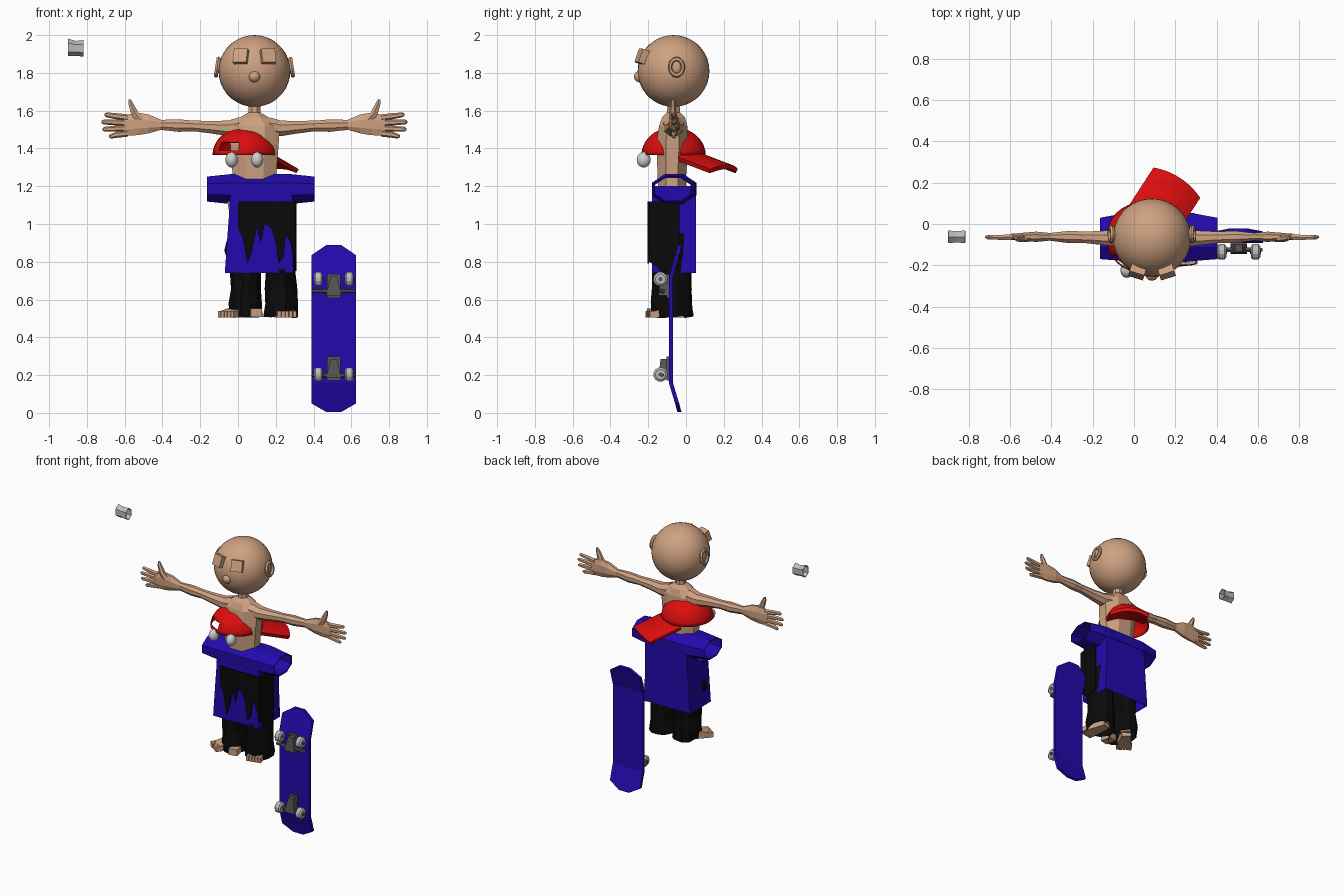
import bpy, bmesh, math, random
from mathutils import Matrix, Vector

random.seed(4)
cube = bpy.data.objects.get("Cube")
if cube:
    bpy.data.objects.remove(cube, do_unlink=True)

CX, CY = 0.087, -0.066  # body axis


def material(name, color):
    m = bpy.data.materials.new(name)
    m.use_nodes = True
    m.diffuse_color = (*color, 1)
    m.node_tree.nodes["Principled BSDF"].inputs["Base Color"].default_value = (*color, 1)
    return m


skin = material("skin", (0.62, 0.36, 0.22))
red = material("red cloth", (0.7, 0.004, 0.004))
blue = material("blue", (0.016, 0.003, 0.42))
black = material("black cloth", (0.003, 0.003, 0.003))
white = material("eye white", (0.62, 0.62, 0.62))
silver = material("light metal", (0.5, 0.5, 0.5))
dark = material("dark metal", (0.09, 0.09, 0.09))


def finish(bm, name, mat, smooth=False, thick=0):
    bmesh.ops.recalc_face_normals(bm, faces=bm.faces)
    mesh = bpy.data.meshes.new(name)
    bm.to_mesh(mesh)
    bm.free()
    mesh.materials.append(mat)
    for p in mesh.polygons:
        p.use_smooth = smooth
    ob = bpy.data.objects.new(name, mesh)
    bpy.context.collection.objects.link(ob)
    if thick:
        mod = ob.modifiers.new("thickness", "SOLIDIFY")
        mod.thickness = thick
    return ob


def loft(name, mat, rings, n=8, axis="z", cap=True, jitter=0, thick=0):
    """Rings are (x, y, z, half size one, half size two) across the axis."""
    bm = bmesh.new()
    k = 1 / math.cos(math.pi / n)
    loops = []
    for x, y, z, a, b in rings:
        loop = []
        for i in range(n):
            t = 2 * math.pi * (i + 0.5) / n
            u, v = a * k * math.cos(t), b * k * math.sin(t)
            co = Vector((x, y + u, z + v)) if axis == "x" else Vector((x + u, y + v, z))
            co += Vector([random.uniform(-jitter, jitter) for _ in range(3)])
            loop.append(bm.verts.new(co))
        loops.append(loop)
    for p, q in zip(loops, loops[1:]):
        for i in range(n):
            j = (i + 1) % n
            bm.faces.new((p[i], p[j], q[j], q[i]))
    if cap:
        bm.faces.new(loops[0])
        bm.faces.new(loops[-1])
    return finish(bm, name, mat, thick=thick)


def ball(name, mat, loc, size, seg=24):
    bm = bmesh.new()
    bmesh.ops.create_uvsphere(bm, u_segments=seg, v_segments=seg // 2, radius=1)
    bmesh.ops.scale(bm, vec=size, verts=bm.verts)
    bmesh.ops.translate(bm, vec=loc, verts=bm.verts)
    return finish(bm, name, mat, True)


def box(name, mat, loc, size, rot=(0, 0, 0)):
    bm = bmesh.new()
    bmesh.ops.create_cube(bm, size=1)
    bmesh.ops.scale(bm, vec=size, verts=bm.verts)
    ob = finish(bm, name, mat)
    ob.location, ob.rotation_euler = loc, rot
    return ob


# Head, nose and loose eyeballs
ball("head", skin, (CX, CY, 1.81), (0.19, 0.19, 0.19), 36)
ball("nose", skin, (CX, -0.245, 1.78), (0.03, 0.03, 0.03))
for side, s in (("right", -1), ("left", 1)):
    ball(side + "_eyeball", white, (0.034 + s * 0.068, -0.224, 1.34), (0.032, 0.037, 0.041))
    box(side + "_eyelid", skin, (CX + s * 0.07, -0.23, 1.885), (0.075, 0.045, 0.075), (-0.35, 0, s * 0.3))
    # Ear: raised rim around a flat lobe
    bpy.ops.mesh.primitive_torus_add(major_segments=14, minor_segments=6, major_radius=0.036,
                                     minor_radius=0.011, location=(CX + s * 0.197, -0.05, 1.83),
                                     rotation=(0, math.pi / 2 - s * 0.15, 0))
    ear = bpy.context.object
    ear.name = side + "_ear"
    ear.scale = (1.2, 0.95, 1.1)
    ear.data.materials.append(skin)
    ball(side + "_ear_lobe", skin, (CX + s * 0.19, -0.05, 1.83), (0.01, 0.025, 0.035), 12)

# Torso with sloping shoulders and neck
loft("torso", skin, [
    (CX, -0.07, 1.08, 0.115, 0.075), (CX, -0.075, 1.25, 0.115, 0.075), (CX, -0.072, 1.42, 0.128, 0.085),
    (CX, -0.068, 1.52, 0.135, 0.075), (CX, -0.066, 1.565, 0.075, 0.06), (CX, -0.066, 1.59, 0.032, 0.035),
    (CX, -0.066, 1.66, 0.03, 0.03)])

# Arms and hands
for side, s in (("right", -1), ("left", 1)):
    def limb(name, pts, n=8):
        loft(f"{side}_{name}", skin, [(CX + s * x, y, z, a, b) for x, y, z, a, b in pts], n, "x")

    limb("arm", [(0.08, -0.066, 1.515, 0.055, 0.05), (0.14, -0.066, 1.506, 0.045, 0.041),
                 (0.22, -0.068, 1.512, 0.036, 0.034), (0.32, -0.065, 1.519, 0.028, 0.028),
                 (0.40, -0.063, 1.521, 0.03, 0.033), (0.50, -0.062, 1.525, 0.018, 0.026)])
    limb("palm", [(0.49, -0.062, 1.525, 0.018, 0.025), (0.56, -0.062, 1.53, 0.025, 0.05),
                  (0.62, -0.062, 1.53, 0.02, 0.06), (0.69, -0.062, 1.522, 0.014, 0.053)])
    for f, (z0, z1, tip) in enumerate([(1.563, 1.578, 0.795), (1.535, 1.54, 0.81),
                                       (1.507, 1.502, 0.805), (1.48, 1.465, 0.77)]):
        limb(f"finger_{f + 1}", [(0.67, -0.062, z0, 0.014, 0.015), (0.73, -0.065, (z0 + z1) / 2, 0.012, 0.014),
                                 (tip - 0.012, -0.064, z1, 0.01, 0.011), (tip, -0.062, z1, 0.004, 0.005)], 6)
    loft(side + "_thumb", skin, [
        (CX + s * 0.60, -0.066, 1.55, 0.035, 0.018), (CX + s * 0.635, -0.07, 1.59, 0.02, 0.016),
        (CX + s * 0.655, -0.07, 1.64, 0.013, 0.012), (CX + s * 0.66, -0.068, 1.66, 0.006, 0.006)], 6)

# Cap dome with the adjuster opening opposite the peak
cap_at = Vector((0.035, CY, 1.365))
aim = Vector((math.cos(math.radians(57)), math.sin(math.radians(57)), 0))
bm = bmesh.new()
bmesh.ops.create_uvsphere(bm, u_segments=32, v_segments=20, radius=1)
bmesh.ops.delete(bm, geom=[v for v in bm.verts if v.co.z < -0.05], context="VERTS")
gap = [f for f in bm.faces if 0.15 < f.calc_center_median().z < 0.45
       and f.calc_center_median().xy.normalized().dot(-aim.xy) > 0.9]
bmesh.ops.delete(bm, geom=gap, context="FACES")
bmesh.ops.scale(bm, vec=(0.17, 0.17, 0.148), verts=bm.verts)
bmesh.ops.translate(bm, vec=cap_at, verts=bm.verts)
finish(bm, "cap_dome", red, True, 0.006)

# Cap peak: curved sheet sloping down and out
bm = bmesh.new()
across = Vector((-aim.y, aim.x, 0))
rows = []
for i in range(11):
    v = -0.135 + 0.027 * i
    far = math.sqrt(0.345 ** 2 - v * v)
    row = []
    for j in range(4):
        u = 0.1 + (far - 0.1) * j / 3
        row.append(bm.verts.new(cap_at + aim * u + across * v + Vector((0, 0, 0.06 - 0.32 * u - 1.8 * v * v))))
    rows.append(row)
for p, q in zip(rows, rows[1:]):
    for j in range(3):
        bm.faces.new((p[j], p[j + 1], q[j + 1], q[j]))
finish(bm, "cap_peak", red, False, 0.025)

# Shirt: sleeve tube across the waist and hanging body
loft("shirt_sleeves", blue, [
    (-0.165, -0.07, 1.185, 0.1, 0.066), (-0.03, -0.063, 1.185, 0.118, 0.08),
    (0.27, -0.063, 1.185, 0.118, 0.08), (0.405, -0.07, 1.185, 0.1, 0.066)], 8, "x", False, thick=0.008)
loft("shirt_body", blue, [
    (0.125, -0.063, 1.2, 0.165, 0.115), (0.12, -0.063, 1.08, 0.165, 0.117), (0.115, -0.063, 0.95, 0.17, 0.117),
    (0.112, -0.063, 0.74, 0.182, 0.117)], 4, cap=False, thick=0.005)

# Torn cloth hanging over the front and left of the shirt
hem = [(0.0, -0.2, 0.98), (0.025, -0.2, 0.93), (0.05, -0.203, 0.79), (0.072, -0.203, 0.85), (0.1, -0.203, 0.98),
       (0.12, -0.203, 0.9), (0.14, -0.205, 1.0), (0.175, -0.205, 0.98), (0.195, -0.203, 0.92),
       (0.215, -0.203, 0.79), (0.24, -0.203, 0.82), (0.255, -0.203, 0.95), (0.28, -0.2, 0.9),
       (0.303, -0.195, 0.8), (0.31, -0.12, 0.75), (0.308, -0.035, 0.78)]
bm = bmesh.new()
cols = [(bm.verts.new((x, y, 1.12)), bm.verts.new((x, y, z))) for x, y, z in hem]
for p, q in zip(cols, cols[1:]):
    bm.faces.new((p[0], p[1], q[1], q[0]))
finish(bm, "torn_cloth", black, False, 0.006)
loft("cloth_tuft", black, [(-0.05, -0.12, 0.91, 0.01, 0.02), (-0.055, -0.12, 0.86, 0.018, 0.03),
                           (-0.05, -0.12, 0.82, 0.01, 0.015)], 6)

# Trouser legs, bare legs and feet
for side, x0, foot_x, yaw in (("right", 0.04, -0.01, -0.6), ("left", 0.228, 0.24, 0.2)):
    loft(side + "_trouser", black, [
        (x0, -0.07, 0.95, 0.075, 0.085), (x0, -0.075, 0.76, 0.08, 0.098), (x0, -0.075, 0.66, 0.08, 0.098),
        (x0, -0.075, 0.58, 0.085, 0.105), (x0, -0.075, 0.51, 0.088, 0.108)], 12, cap=False, jitter=0.008, thick=0.004)
    loft(side + "_leg", skin, [
        (0.0 if x0 < 0.1 else 0.22, -0.11, 1.12, 0.056, 0.05), (x0 - 0.01, -0.09, 0.9, 0.05, 0.05),
        (x0, -0.06, 0.7, 0.04, 0.045), (x0, -0.04, 0.53, 0.03, 0.035)])
    # Foot wedge with a row of toes
    turn = Matrix.Rotation(yaw, 4, "Z")
    bm = bmesh.new()
    bmesh.ops.create_cube(bm, size=1)
    for v in bm.verts:
        front = v.co.y < 0
        v.co = Vector((v.co.x * (0.1 if front else 0.06), -0.07 if front else 0.09,
                       0.505 if v.co.z < 0 else (0.54 if front else 0.58)))
    for t in range(5):
        bmesh.ops.create_cube(bm, size=1, matrix=Matrix.Translation((-0.042 + 0.021 * t, -0.075, 0.522))
                              @ Matrix.Diagonal((0.018, 0.045, 0.034, 1)))
    bmesh.ops.transform(bm, matrix=Matrix.Translation((foot_x, -0.105, 0)) @ turn, verts=bm.verts)
    finish(bm, side + "_foot", skin)
box("right_big_toe", skin, (0.09, -0.16, 0.53), (0.06, 0.08, 0.045), (0, 0, 0.2))

# Skateboard deck with kicked ends
BX = 0.507
loft("deck", blue, [
    (BX, -0.035, 0.005, 0.04, 0.011), (BX, -0.047, 0.05, 0.118, 0.011), (BX, -0.08, 0.16, 0.118, 0.011),
    (BX, -0.08, 0.72, 0.118, 0.011), (BX, -0.047, 0.835, 0.118, 0.011), (BX, -0.032, 0.888, 0.04, 0.011)], 4)

# Trucks and wheels
for end, wz, bz, az in (("lower", 0.203, 0.235, 0.2), ("upper", 0.708, 0.672, 0.645)):
    box(end + "_truck_plate", dark, (BX, -0.096, bz), (0.07, 0.012, 0.125))
    loft(end + "_truck_hanger", dark, [(BX, -0.12, bz - 0.05, 0.04, 0.025), (BX, -0.115, bz + 0.05, 0.018, 0.02)], 4)
    loft(end + "_axle", dark, [(BX - 0.115, -0.125, az, 0.008, 0.008), (BX, -0.125, az, 0.014, 0.012),
                               (BX + 0.115, -0.125, az, 0.008, 0.008)], 6, "x")
    for side, s in (("right", -1), ("left", 1)):
        x = BX + s * 0.082
        loft(f"{end}_{side}_wheel", silver, [
            (x - 0.023, -0.135, wz, 0.026, 0.026), (x - 0.014, -0.135, wz, 0.037, 0.037),
            (x + 0.014, -0.135, wz, 0.037, 0.037), (x + 0.023, -0.135, wz, 0.026, 0.026)], 12, "x")
        loft(f"{end}_{side}_hub", dark, [(x - 0.026, -0.135, wz, 0.011, 0.011),
                                         (x + 0.026, -0.135, wz, 0.011, 0.011)], 8, "x")

# Loose six-sided tube floating by the right hand
loft("loose_tube", silver, [(-0.9, -0.062, 1.935, 0.03, 0.04), (-0.86, -0.062, 1.93, 0.028, 0.034),
                            (-0.818, -0.062, 1.93, 0.03, 0.038)], 6, "x", False, thick=0.004)
